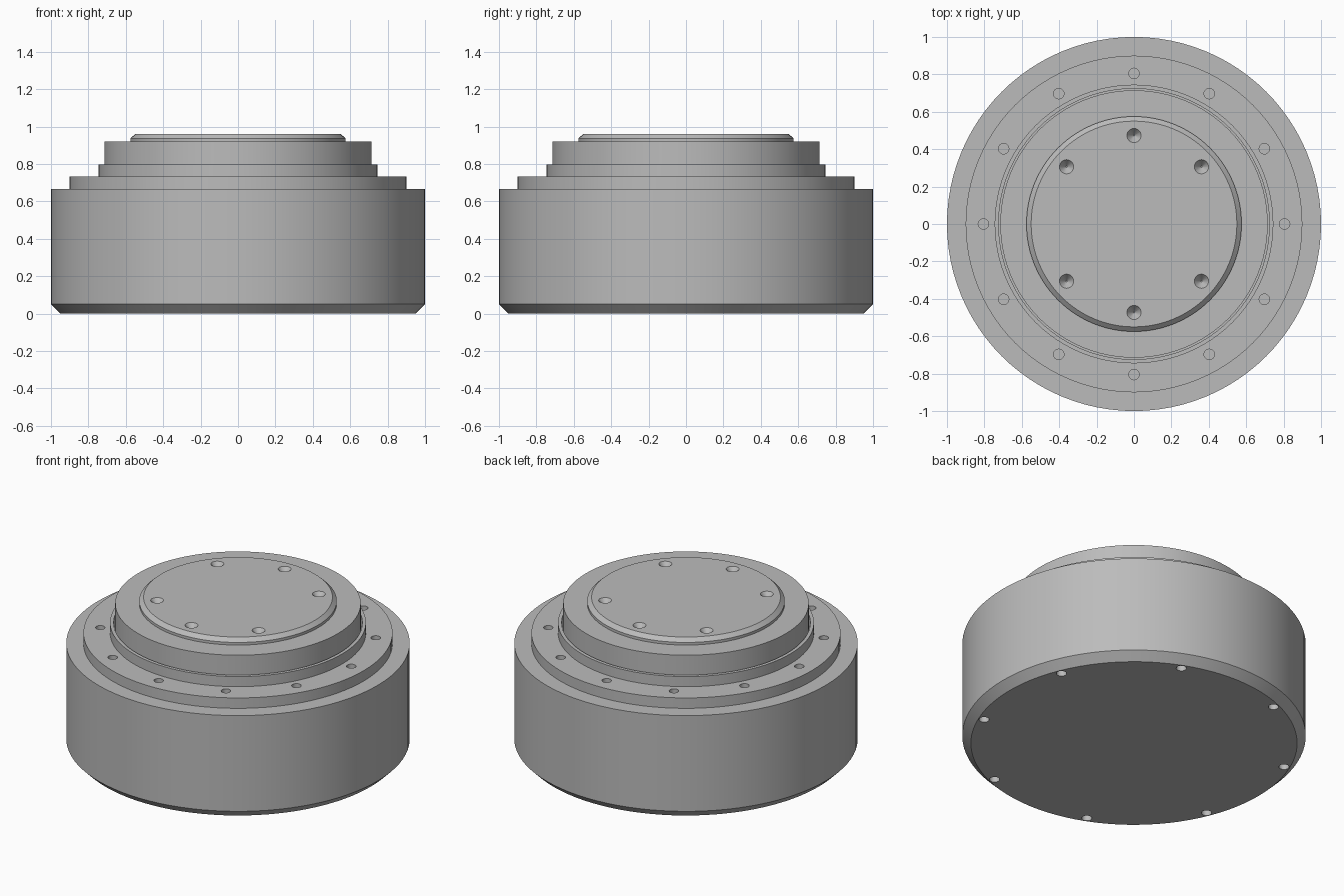
import bpy, bmesh, math
from mathutils import Matrix

if "Cube" in bpy.data.objects:
    bpy.data.objects.remove(bpy.data.objects["Cube"])

metal = bpy.data.materials.new("grey metal")
metal.diffuse_color = (0.5, 0.5, 0.5, 1)
metal.use_nodes = True
metal.node_tree.nodes["Principled BSDF"].inputs["Base Color"].default_value = metal.diffuse_color


def lathe(name, profile, segments=96):
    """Revolve a closed (radius, height) outline around the z axis."""
    bm = bmesh.new()
    verts = [bm.verts.new((r, 0, z)) for r, z in profile]
    edges = [bm.edges.new((a, b)) for a, b in zip(verts, verts[1:] + verts[:1])
             if a.co.x > 0 or b.co.x > 0]
    bmesh.ops.spin(bm, geom=verts + edges, cent=(0, 0, 0), axis=(0, 0, 1),
                   angle=math.tau, steps=segments)
    bmesh.ops.remove_doubles(bm, verts=bm.verts, dist=1e-5)
    bmesh.ops.recalc_face_normals(bm, faces=bm.faces)
    mesh = bpy.data.meshes.new(name)
    bm.to_mesh(mesh)
    bm.free()
    mesh.materials.append(metal)
    obj = bpy.data.objects.new(name, mesh)
    bpy.context.collection.objects.link(obj)
    return obj


def drill(obj, angles, ring, r_low, r_high, z_low, z_high):
    """Cut a ring of round or conical holes."""
    bm = bmesh.new()
    for a in angles:
        t = math.radians(a)
        spot = (ring * math.cos(t), ring * math.sin(t), (z_low + z_high) / 2)
        bmesh.ops.create_cone(bm, cap_ends=True, segments=24, radius1=r_low,
                              radius2=r_high, depth=z_high - z_low,
                              matrix=Matrix.Translation(spot))
    mesh = bpy.data.meshes.new(obj.name + "_cutter")
    bm.to_mesh(mesh)
    bm.free()
    mesh.materials.append(metal)
    cutter = bpy.data.objects.new(mesh.name, mesh)
    bpy.context.collection.objects.link(cutter)
    cutter.hide_render = True
    cutter.hide_set(True)
    mod = obj.modifiers.new("holes", 'BOOLEAN')
    mod.operation = 'DIFFERENCE'
    mod.solver = 'EXACT'
    mod.object = cutter


# Main drum with chamfered lower edge and eight holes underneath
housing = lathe("housing", [(0, 0), (0.95, 0), (1, 0.05), (1, 0.665), (0, 0.665)])
drill(housing, [22.5 + 45 * i for i in range(8)], 0.915, 0.03, 0.03, -0.05, 0.05)

# Stepped flange with twelve bolt holes
flange = lathe("flange", [(0.6, 0.6), (0.9, 0.6), (0.9, 0.732), (0.6, 0.732)])
drill(flange, [30 * i for i in range(12)], 0.805, 0.028, 0.028, 0.68, 0.78)

# Thin collar, separated from the hub by a narrow gap
collar = lathe("collar", [(0.724, 0.7), (0.745, 0.7), (0.745, 0.797), (0.724, 0.797)])

# Output hub with a bevelled raised face and six countersunk holes
hub = lathe("hub", [(0, 0.7), (0.715, 0.7), (0.715, 0.92), (0.575, 0.92),
                    (0.575, 0.937), (0.55, 0.96), (0, 0.96)])
drill(hub, [90, 40.3, -40.3, -90, 139.7, 220.3], 0.473, 0.004, 0.0432, 0.915, 0.967)

# Smooth curved walls, keep steps sharp
for obj in (housing, flange, collar, hub):
    bpy.ops.object.select_all(action='DESELECT')
    obj.select_set(True)
    bpy.context.view_layer.objects.active = obj
    for mod in list(obj.modifiers):
        bpy.ops.object.modifier_apply(modifier=mod.name)
    bpy.ops.object.shade_smooth_by_angle(angle=math.radians(30))
